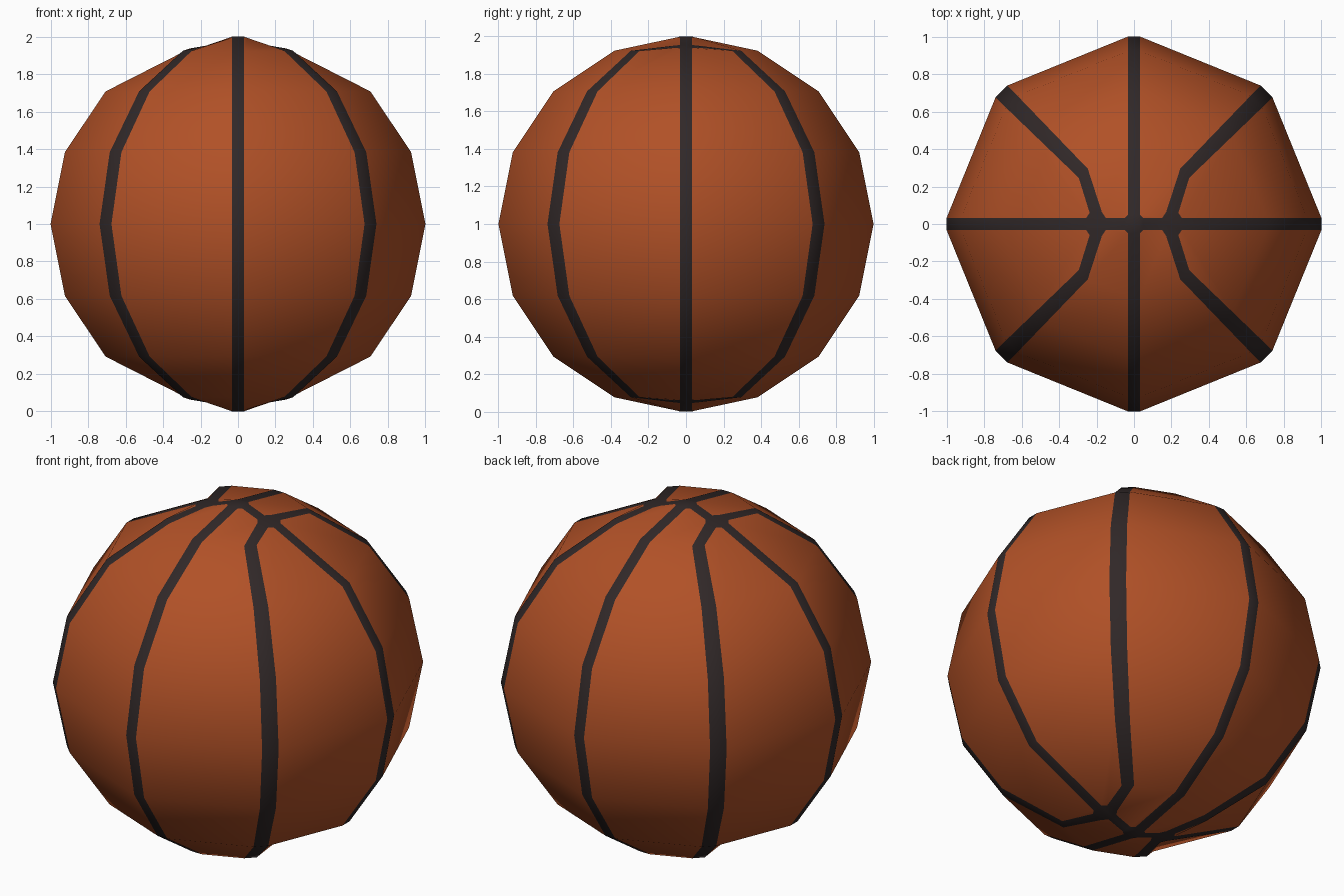
import bpy, bmesh, math
from mathutils import Vector

if "Cube" in bpy.data.objects:
    bpy.data.objects.remove(bpy.data.objects["Cube"])

H = 0.032  # half width of the straight seams


def material(name, rgb):
    m = bpy.data.materials.new(name)
    m.diffuse_color = (*rgb, 1)
    m.use_nodes = True
    m.node_tree.nodes["Principled BSDF"].inputs["Base Color"].default_value = m.diffuse_color
    return m


bm = bmesh.new()


def face(points, mat):
    # one patch of an octant, mirrored to all eight octants
    for sx in (1, -1):
        for sy in (1, -1):
            for sz in (1, -1):
                vs = [bm.verts.new((p[0] * sx, p[1] * sy, 1 + p[2] * sz)) for p in points]
                if sx * sy * sz < 0:
                    vs.reverse()
                f = bm.faces.new(vs)
                f.material_index = mat
                f.smooth = True


# rings every 22.5 degrees from pole (0) to equator (4): (radius, height)
R = [(math.sin(k * math.pi / 8), math.cos(k * math.pi / 8)) for k in range(5)]
P = [(H, r, z) for r, z in R]            # edge of the y seam
P0 = [(0, r, z) for r, z in R]           # middle of the y seam
Q = [(r, H, z) for r, z in R]            # edge of the x seam
Q0 = [(r, 0, z) for r, z in R]           # middle of the x seam
half = [0, 0.034, 0.04, 0.044, 0.045]    # half widths of the diagonal seam
s = math.sqrt(0.5)
A = [((r - w) * s, (r + w) * s, z) for (r, z), w in zip(R, half)]
B = [((r + w) * s, (r - w) * s, z) for (r, z), w in zip(R, half)]

# seam crossings near the pole, with small clipped corners
c1, c2 = (0.05, H, 0.993), (H, 0.05, 0.995)
m1, m2 = (0.05, 0, 0.993), (0, 0.05, 0.995)
e1, e2, e0 = (0.15, H, 0.955), (0.172, 0.065, 0.951), (0.15, 0, 0.955)
f1, f2, f0 = (0.255, H, 0.937), (0.237, 0.06, 0.940), (0.255, 0, 0.937)
top = (0, 0, 1)
tx, ty, txy = (H, 0, 1), (0, H, 1), (H, H, 1)

# dark seams
face([top, tx, txy, ty], 1)
face([tx, m1, c1, txy], 1)
face([ty, txy, c2, m2], 1)
face([txy, c1, c2], 1)
face([m1, e0, e1, c1], 1)
face([e0, f0, f1, f2, e2, e1], 1)
face([f0, Q0[2], Q[2], f1], 1)
face([m2, c2, P[1], P0[1]], 1)
face([e2, f2, B[1], A[1]], 1)
for k in range(1, 4):
    face([P0[k], P[k], P[k + 1], P0[k + 1]], 1)
    face([A[k], B[k], B[k + 1], A[k + 1]], 1)
    if k > 1:
        face([Q[k], Q0[k], Q0[k + 1], Q[k + 1]], 1)

# orange panels
face([c1, e1, e2, A[1], P[1], c2], 0)
face([f2, f1, Q[2], B[2], B[1]], 0)
for k in range(1, 4):
    face([P[k], A[k], A[k + 1], P[k + 1]], 0)
    if k > 1:
        face([B[k], Q[k], Q[k + 1], B[k + 1]], 0)

bmesh.ops.remove_doubles(bm, verts=bm.verts, dist=0.0005)
bmesh.ops.recalc_face_normals(bm, faces=bm.faces)
mesh = bpy.data.meshes.new("ball")
bm.to_mesh(mesh)
bm.free()
mesh.materials.append(material("orange rubber", (0.44, 0.082, 0.020)))
mesh.materials.append(material("dark seam", (0.030, 0.021, 0.021)))
bpy.context.collection.objects.link(bpy.data.objects.new("ball", mesh))
